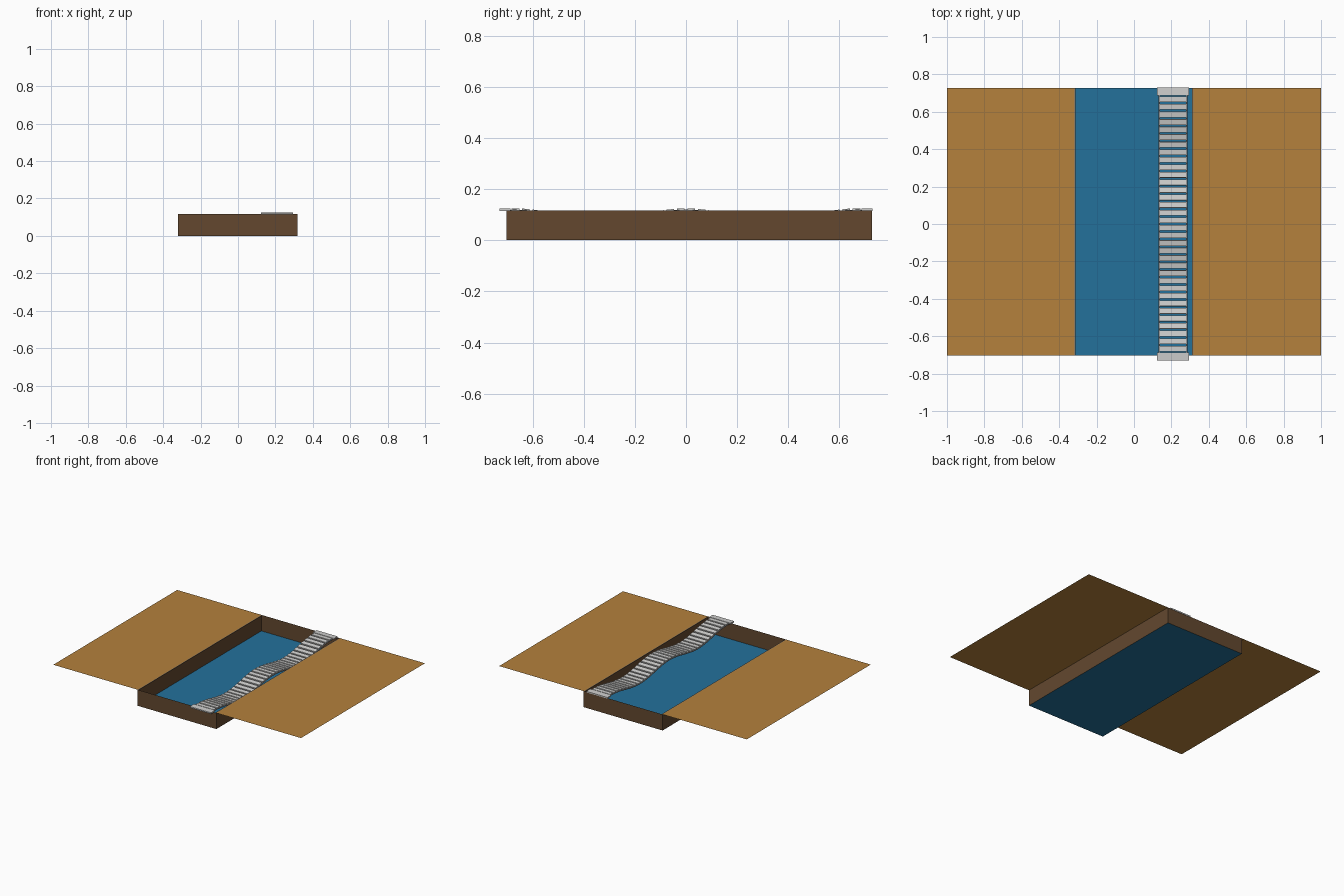
import bpy, math
from mathutils import Matrix, Vector

if "Cube" in bpy.data.objects:
    bpy.data.objects.remove(bpy.data.objects["Cube"])

def mat(name, rgb):
    m = bpy.data.materials.new(name)
    m.diffuse_color = (*rgb, 1)
    m.use_nodes = True
    m.node_tree.nodes["Principled BSDF"].inputs["Base Color"].default_value = m.diffuse_color
    return m

SAND = mat("sand", (0.46, 0.22, 0.045))
EARTH = mat("earth brown", (0.125, 0.064, 0.028))
RIM = mat("bank edge", (0.30, 0.21, 0.12))
WATER = mat("water blue", (0.017, 0.165, 0.33))
PLANK = mat("pale grey", (0.62, 0.62, 0.61))
ROPE = mat("rope grey", (0.33, 0.33, 0.33))

def mesh(name, verts, faces, material):
    me = bpy.data.meshes.new(name)
    me.from_pydata(verts, [], faces)
    me.materials.append(material)
    ob = bpy.data.objects.new(name, me)
    bpy.context.collection.objects.link(ob)
    return ob

def flat(name, x0, x1, z, material):
    return mesh(name, [(x0, Y0, z), (x1, Y0, z), (x1, Y1, z), (x0, Y1, z)],
                [(0, 1, 2, 3)], material)

def box_data(centre, size, tilt=0.0):
    rot = Matrix.Rotation(tilt, 3, 'X')
    c = Vector(centre)
    vs = [c + rot @ Vector((sx * size[0] / 2, sy * size[1] / 2, sz * size[2] / 2))
          for sz in (-1, 1) for sx, sy in ((-1, -1), (1, -1), (1, 1), (-1, 1))]
    fs = [(3, 2, 1, 0), (4, 5, 6, 7)] + [(i, (i + 1) % 4, (i + 1) % 4 + 4, i + 4) for i in range(4)]
    return vs, fs

Y0, Y1, TOP = -0.702, 0.727, 0.117
XL, XR = -0.32, 0.317

# Flat banks on both sides of the channel
flat("left_bank", -1.0, XL, TOP, SAND)
flat("right_bank", XR, 1.0, TOP, SAND)

# Thin lips along the channel
flat("left_bank_lip", XL, XL + 0.008, TOP, RIM)
flat("right_bank_lip", XR - 0.008, XR, TOP, RIM)

# Channel: four thin walls and the water as its floor
ring = [(XL, Y0), (XR, Y0), (XR, Y1), (XL, Y1)]
mesh("channel_walls", [(x, y, z) for z in (0, TOP) for x, y in ring],
     [(i, (i + 1) % 4, (i + 1) % 4 + 4, i + 4) for i in range(4)], EARTH)
flat("water", XL, XR, 0.0, WATER)

# Bridge: two sagging spans, hung at both ends and the middle
BX, PERIOD, SAG, THICK = 0.2085, 0.67, 0.022, 0.011

def height(y):
    return 0.119 - SAG * (1 - math.cos(2 * math.pi * y / PERIOD))

def slope(y):
    return math.atan(-SAG * 2 * math.pi / PERIOD * math.sin(2 * math.pi * y / PERIOD))

verts, faces = [], []
COUNT = 34
for i in range(COUNT):
    y = -0.667 + 1.334 * i / (COUNT - 1)
    vs, fs = box_data((BX, y, height(y)), (0.146, 0.030, THICK), slope(y))
    faces += [tuple(k + len(verts) for k in f) for f in fs]
    verts += vs
mesh("bridge_planks", verts, faces, PLANK)

# End plates resting on the channel walls
for name, s in (("front_end_plate", -1), ("back_end_plate", 1)):
    vs, fs = box_data((BX, s * 0.708, 0.1195), (0.171, 0.043, 0.009), -s * 0.04)
    mesh(name, vs, fs, PLANK)

# Side ropes carrying the planks
for name, x in (("left_rope", BX - 0.073), ("right_rope", BX + 0.073)):
    cu = bpy.data.curves.new(name, 'CURVE')
    cu.dimensions = '3D'
    cu.bevel_depth = 0.004
    cu.bevel_resolution = 1
    sp = cu.splines.new('POLY')
    n = 49
    sp.points.add(n - 1)
    for i, p in enumerate(sp.points):
        y = -0.70 + 1.40 * i / (n - 1)
        p.co = (x, y, height(y) - 0.003, 1)
    cu.materials.append(ROPE)
    bpy.context.collection.objects.link(bpy.data.objects.new(name, cu))
